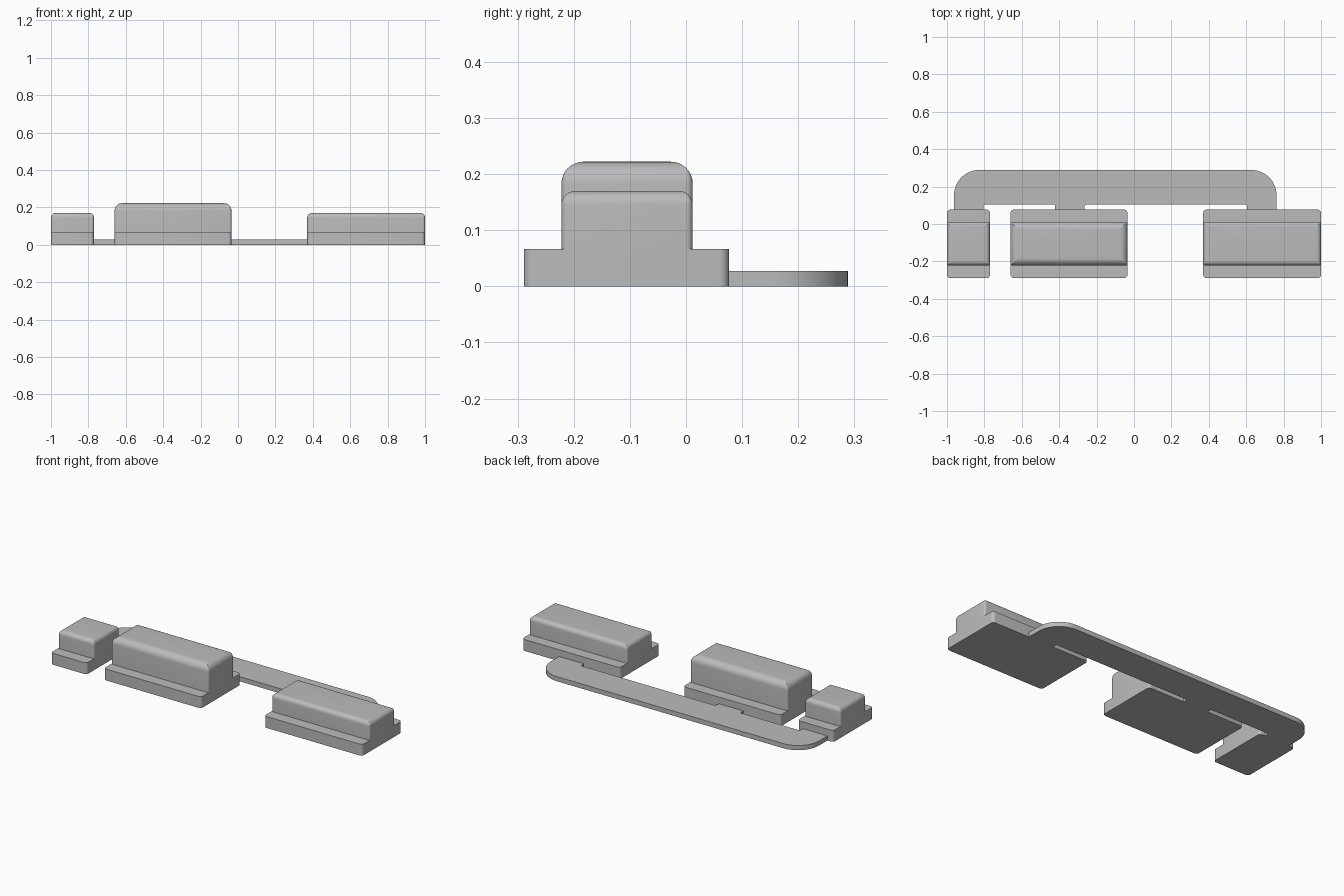
import bpy
import bmesh
import math
from mathutils import Vector

default_cube = bpy.data.objects.get("Cube")
if default_cube:
    bpy.data.objects.remove(default_cube, do_unlink=True)

# One plain grey for the whole model
grey = bpy.data.materials.new("plain_grey")
grey.use_nodes = True
colour = (0.5, 0.5, 0.5, 1)
grey.diffuse_color = colour
grey.node_tree.nodes["Principled BSDF"].inputs["Base Color"].default_value = colour


def fillet(corners, steps=6):
    """Round each (x, y, radius) corner of a polygon with a tangent arc."""
    points = []
    for i, (x, y, radius) in enumerate(corners):
        here = Vector((x, y))
        before = (Vector(corners[i - 1][:2]) - here).normalized()
        after = (Vector(corners[(i + 1) % len(corners)][:2]) - here).normalized()
        if radius <= 0:
            points.append(here)
            continue
        half = before.angle(after) / 2
        centre = here + (before + after).normalized() * radius / math.sin(half)
        start = here + before * radius / math.tan(half) - centre
        end = here + after * radius / math.tan(half) - centre
        sweep = start.angle(end)
        for k in range(steps + 1):
            t = k / steps
            a, b = math.sin((1 - t) * sweep), math.sin(t * sweep)
            points.append(centre + (start * a + end * b) / math.sin(sweep))
    return points


def rectangle(x0, x1, y0, y1, radius, steps=6):
    return fillet([(x, y, radius) for x, y in
                   ((x0, y0), (x1, y0), (x1, y1), (x0, y1))], steps)


def loft(name, layers):
    """Skin a stack of (outline, z) layers and cap both ends."""
    bm = bmesh.new()
    rings = [[bm.verts.new((p.x, p.y, z)) for p in outline] for outline, z in layers]
    for low, high in zip(rings, rings[1:]):
        for i in range(len(low)):
            bm.faces.new((low[i - 1], low[i], high[i], high[i - 1]))
    bm.faces.new(rings[0])
    bm.faces.new(rings[-1])
    bmesh.ops.recalc_face_normals(bm, faces=bm.faces)
    mesh = bpy.data.meshes.new(name)
    bm.to_mesh(mesh)
    bm.free()
    mesh.materials.append(grey)
    obj = bpy.data.objects.new(name, mesh)
    bpy.context.collection.objects.link(obj)
    bpy.ops.object.select_all(action="DESELECT")
    obj.select_set(True)
    bpy.context.view_layer.objects.active = obj
    bpy.ops.object.shade_smooth_by_angle(angle=math.radians(35))


# Three blocks, each a flat base with a rounded body on top
BASE_TOP = 0.066


def block(name, x0, x1, top, rounding):
    base = rectangle(x0, x1, -0.289, 0.077, 0.018)
    loft(name + "_base", [(base, 0), (base, BASE_TOP)])
    layers = [(rectangle(x0, x1, -0.222, 0.012, 0.012), BASE_TOP - 0.01)]
    for k in range(9):
        angle = math.pi / 2 * k / 8
        inset = rounding * (1 - math.cos(angle))
        outline = rectangle(x0 + inset, x1 - inset, -0.222 + inset, 0.012 - inset,
                            max(0.012 - inset, 0.001))
        layers.append((outline, top - rounding + rounding * math.sin(angle)))
    loft(name + "_body", layers)


block("right_block", -1, -0.77, 0.17, 0.025)
block("middle_block", -0.66, -0.035, 0.222, 0.039)
block("left_block", 0.37, 1, 0.17, 0.025)

# Thin linking plate with rounded outer corners and three short legs
FOOT, INNER, BACK = 0.077, 0.105, 0.289
link = fillet([
    (-0.962, FOOT, 0), (-0.805, FOOT, 0), (-0.805, INNER, 0.01),
    (-0.422, INNER, 0.01), (-0.422, FOOT, 0), (-0.264, FOOT, 0),
    (-0.264, INNER, 0.01), (0.604, INNER, 0.01), (0.604, FOOT, 0),
    (0.762, FOOT, 0), (0.762, BACK, 0.135), (-0.962, BACK, 0.135)], 12)
loft("linking_plate", [(link, 0), (link, 0.027)])
